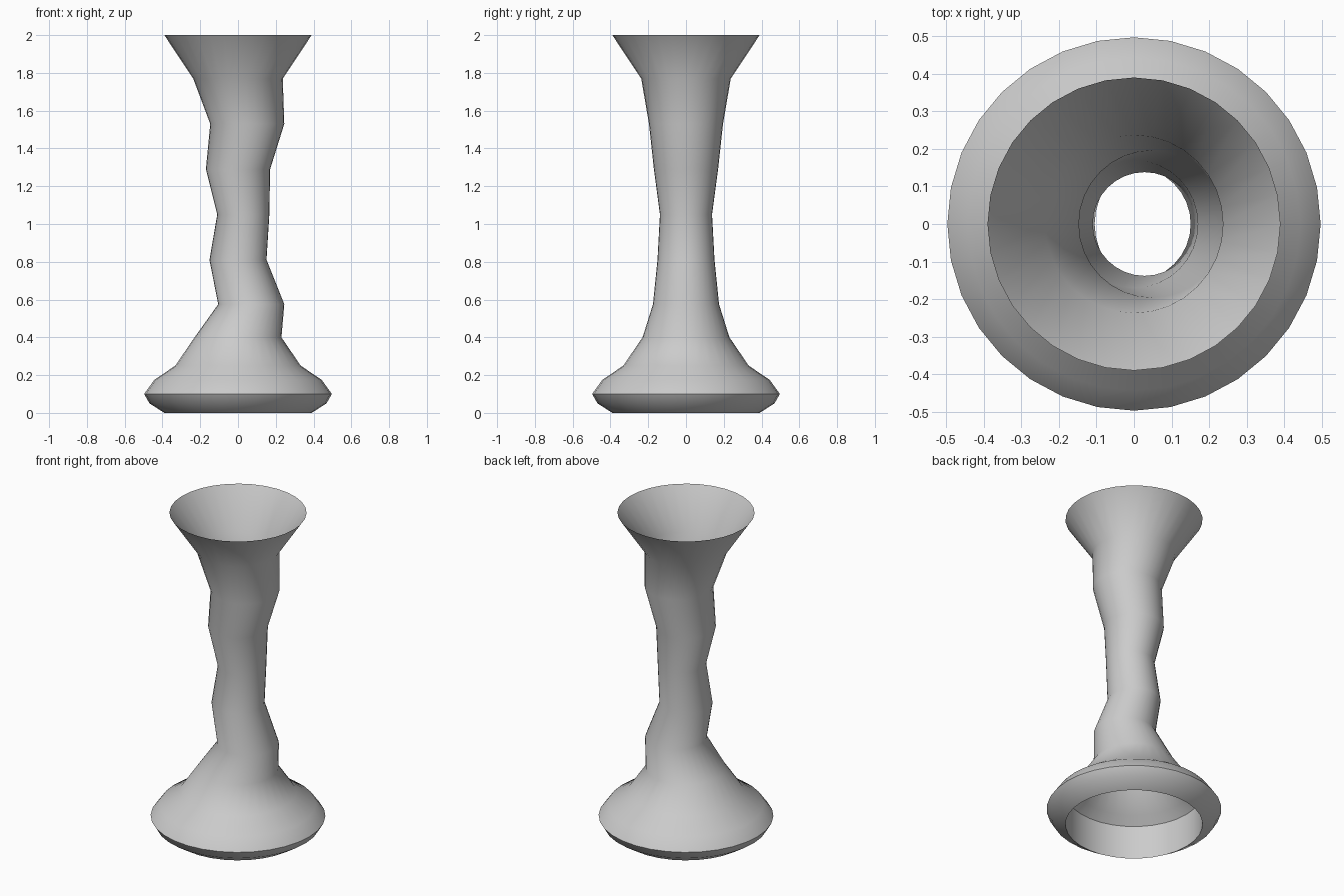
import bpy, bmesh, math

if "Cube" in bpy.data.objects:
    bpy.data.objects.remove(bpy.data.objects["Cube"])

SIDES = 32

def loft(name, rings):
    """Open tube through rings of (z, radius, x offset)."""
    bm = bmesh.new()
    loops = []
    for z, r, cx in rings:
        loops.append([bm.verts.new((cx + r * math.cos(2 * math.pi * i / SIDES),
                                    r * math.sin(2 * math.pi * i / SIDES), z))
                      for i in range(SIDES)])
    for a, b in zip(loops, loops[1:]):
        for i in range(SIDES):
            j = (i + 1) % SIDES
            bm.faces.new((a[i], a[j], b[j], b[i]))
    me = bpy.data.meshes.new(name)
    bm.to_mesh(me)
    bm.free()
    ob = bpy.data.objects.new(name, me)
    bpy.context.collection.objects.link(ob)
    bpy.ops.object.select_all(action='DESELECT')
    ob.select_set(True)
    bpy.context.view_layer.objects.active = ob
    bpy.ops.object.shade_smooth_by_angle(angle=math.radians(60))
    return ob

# Wobbly vase shell: rounded foot, shifted stem rings, flared mouth
loft("vase_body", [
    (0.00, 0.39, 0), (0.05, 0.468, 0), (0.10, 0.497, 0), (0.175, 0.443, 0),
    (0.25, 0.332, 0), (0.40, 0.23, 0), (0.575, 0.175, 0.07), (0.81, 0.151, 0),
    (1.05, 0.138, 0.028), (1.29, 0.17, 0), (1.53, 0.196, 0.049),
    (1.77, 0.237, 0), (2.00, 0.39, 0)])

# Inner wall of the hollow foot, facing the axis
loft("foot_inner_wall", [(0.21, 0.39, 0), (0.0, 0.39, 0)])
